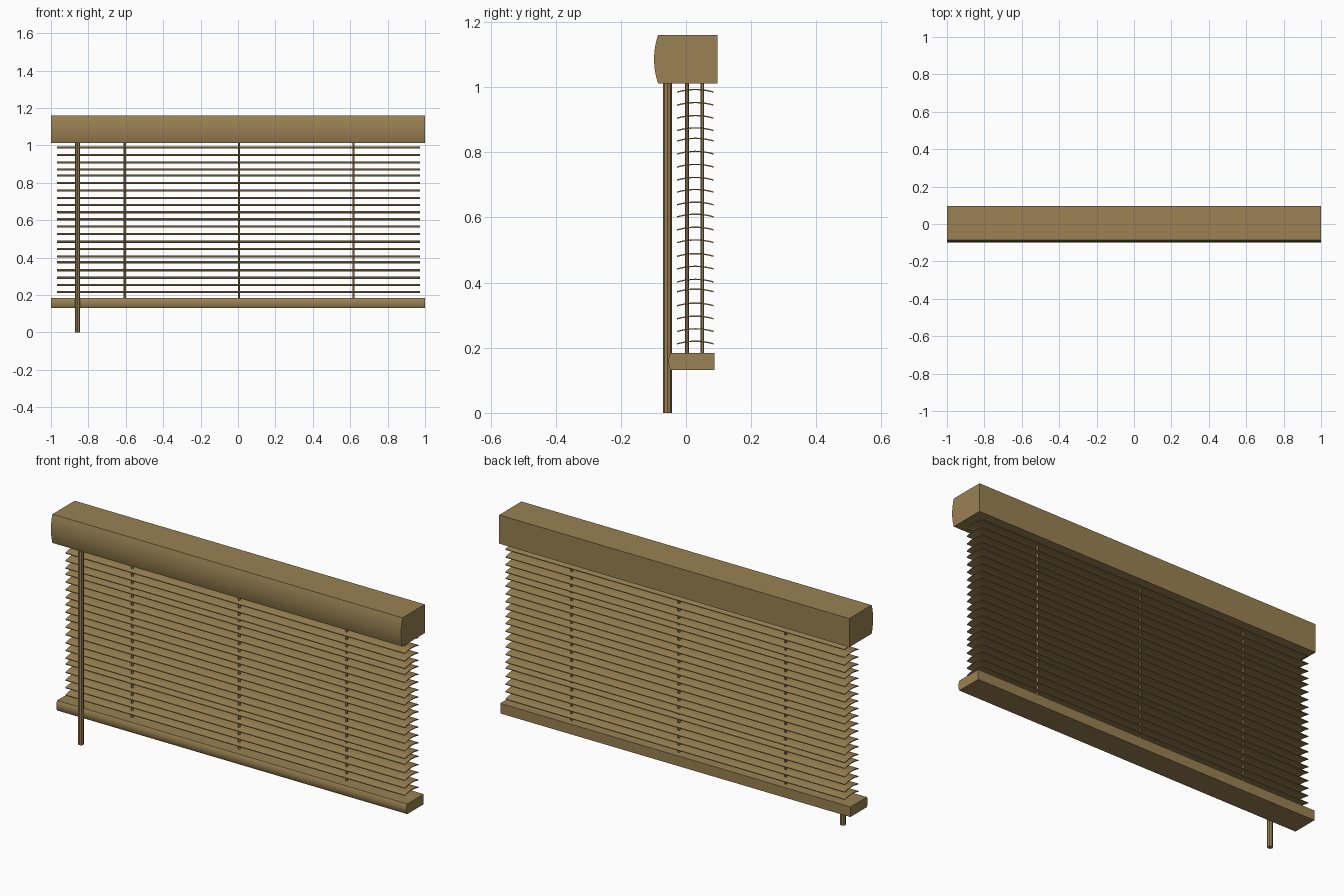
import bpy
import bmesh
import math

cube = bpy.data.objects.get("Cube")
if cube:
    bpy.data.objects.remove(cube, do_unlink=True)

wood = bpy.data.materials.new("warm_tan")
wood.use_nodes = True
TAN = (0.32, 0.22, 0.085, 1)
wood.diffuse_color = TAN
wood.node_tree.nodes["Principled BSDF"].inputs["Base Color"].default_value = TAN


def finish(name, bm, smooth=True):
    bmesh.ops.recalc_face_normals(bm, faces=bm.faces)
    mesh = bpy.data.meshes.new(name)
    bm.to_mesh(mesh)
    bm.free()
    mesh.materials.append(wood)
    obj = bpy.data.objects.new(name, mesh)
    bpy.context.collection.objects.link(obj)
    if smooth:
        bpy.ops.object.select_all(action="DESELECT")
        obj.select_set(True)
        bpy.context.view_layer.objects.active = obj
        bpy.ops.object.shade_smooth_by_angle(angle=math.radians(30))
    return obj


def extrude_x(name, profile, x0, x1):
    """Sweep a closed (y, z) profile along x."""
    bm = bmesh.new()
    face = bm.faces.new([bm.verts.new((x0, y, z)) for y, z in profile])
    geom = bmesh.ops.extrude_face_region(bm, geom=[face])["geom"]
    verts = [g for g in geom if isinstance(g, bmesh.types.BMVert)]
    bmesh.ops.translate(bm, verts=verts, vec=(x1 - x0, 0, 0))
    return finish(name, bm)


def rail(name, front, back, bottom, top, bulge, steps=12):
    """Box rail whose front side bows outward."""
    profile = [(back, top), (back, bottom)]
    for i in range(steps + 1):
        t = i / steps
        y = front - bulge * (1 - (2 * t - 1) ** 2)
        profile.append((y, bottom + (top - bottom) * t))
    return extrude_x(name, profile, -1, 1)


def rod(name, x, y, z0, z1, radius, sides):
    bm = bmesh.new()
    bmesh.ops.create_cone(bm, cap_ends=True, segments=sides,
                          radius1=radius, radius2=radius, depth=z1 - z0)
    bmesh.ops.translate(bm, verts=bm.verts, vec=(x, y, (z0 + z1) / 2))
    return finish(name, bm, smooth=sides > 8)


# Head rail and bottom rail
rail("head_rail", -0.086, 0.096, 1.012, 1.16, 0.012)
rail("bottom_rail", -0.047, 0.087, 0.132, 0.184, 0.007)

# Curved slats, slightly uneven in spacing
SLAT_HEIGHTS = [.983, .943, .903, .865, .833, .793, .753, .713, .676, .637, .6,
                .56, .521, .479, .44, .4, .37, .327, .287, .248, .21]
CROWN, THICK, STEPS = 0.008, 0.004, 8
for n, z in enumerate(SLAT_HEIGHTS):
    arc = []
    for i in range(STEPS + 1):
        t = i / STEPS
        arc.append((-0.027 + 0.112 * t, z + CROWN * (1 - (2 * t - 1) ** 2)))
    upper = [(y, h + THICK) for y, h in reversed(arc)]
    extrude_x(f"slat_{n + 1}", arc + upper, -0.967, 0.972)

# Ladder cords, a front and back one at each station
for side, x in (("right", -0.605), ("middle", 0.005), ("left", 0.618)):
    for place, y in (("front", 0.003), ("back", 0.05)):
        rod(f"{side}_{place}_cord", x, y, 0.17, 1.03, 0.006, 12)

# Tilt wand
rod("tilt_wand", -0.857, -0.057, 0, 1.03, 0.0135, 8)
